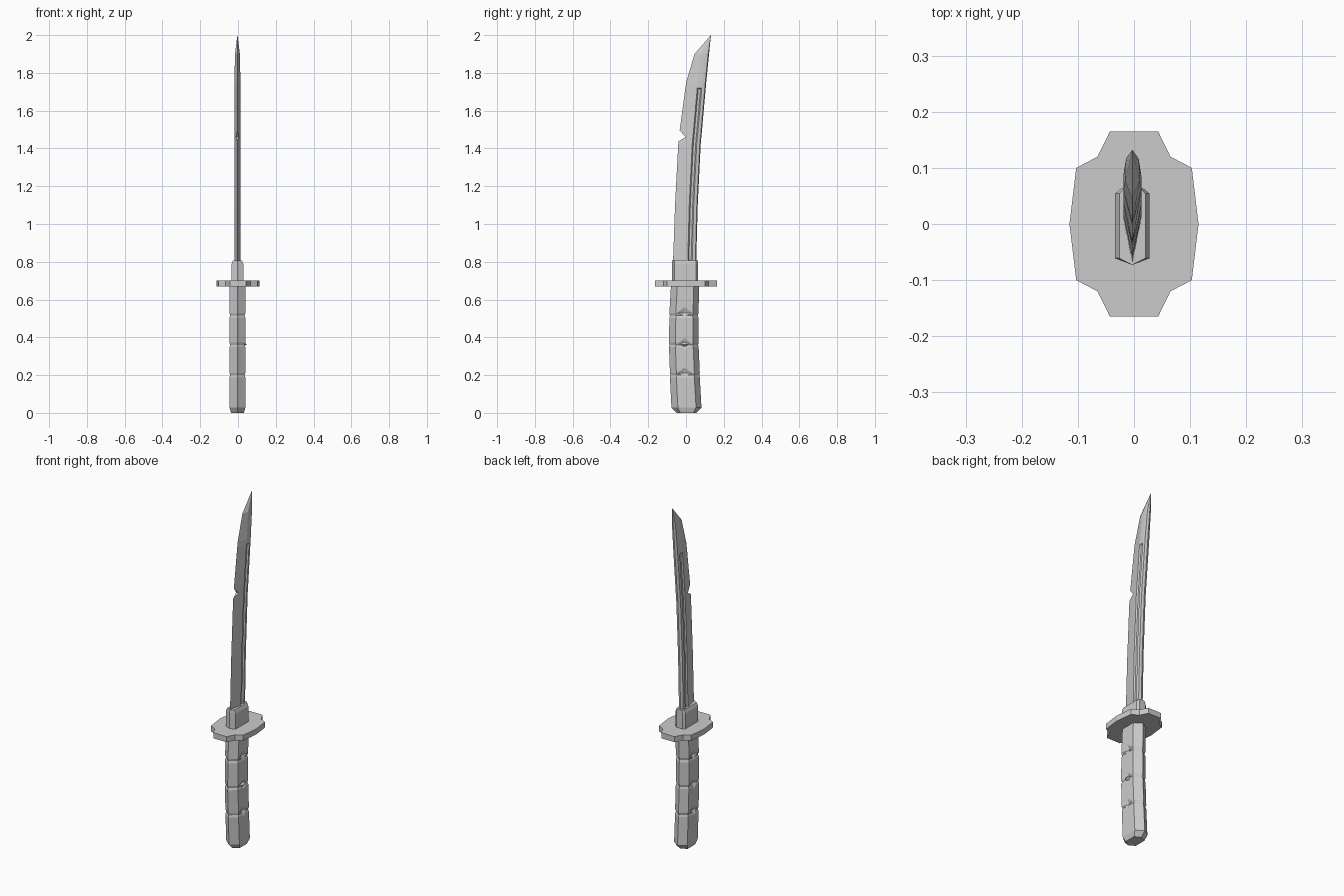
import bpy, bmesh
from mathutils import Vector

cube = bpy.data.objects.get("Cube")
if cube:
    bpy.data.objects.remove(cube, do_unlink=True)

steel = bpy.data.materials.new("plain_grey")
steel.use_nodes = True
GREY = (0.6, 0.6, 0.6, 1)
steel.diffuse_color = GREY
steel.node_tree.nodes["Principled BSDF"].inputs["Base Color"].default_value = GREY
SHIFT = -0.003  # blade and grip sit a hair off the guard's centre


def loft(name, rings, shift=SHIFT):
    """Join equal-length rings of points into a closed, flat-shaded solid."""
    bm = bmesh.new()
    loops = [[bm.verts.new((x + shift, y, z)) for x, y, z in r] for r in rings]
    for a, b in zip(loops, loops[1:]):
        for i in range(len(a)):
            j = (i + 1) % len(a)
            bm.faces.new((a[i], a[j], b[j], b[i]))
    bm.faces.new(loops[0][::-1])
    bm.faces.new(loops[-1])
    bmesh.ops.remove_doubles(bm, verts=bm.verts, dist=0.00005)
    bmesh.ops.recalc_face_normals(bm, faces=bm.faces)
    mesh = bpy.data.meshes.new(name)
    bm.to_mesh(mesh)
    bm.free()
    mesh.materials.append(steel)
    obj = bpy.data.objects.new(name, mesh)
    bpy.context.collection.objects.link(obj)
    return obj


def mirrored(half, z):
    """Complete a half section, listed front to back, across x = 0."""
    other = [(-x, y) for x, y in reversed(half) if x > 0]
    return [(x, y, z) for x, y in half + other]


def cut(obj, cutter):
    mod = obj.modifiers.new("cut", "BOOLEAN")
    mod.operation = "DIFFERENCE"
    mod.solver = "EXACT"
    mod.object = cutter
    bpy.context.view_layer.objects.active = obj
    bpy.ops.object.modifier_apply(modifier=mod.name)
    bpy.data.objects.remove(cutter, do_unlink=True)


def lozenge(name, x, y, z, rx, ry, rz):
    """Eight-sided diamond solid."""
    def ring(k, dx):
        return [(x + dx, y + k * ry, z), (x + dx, y, z + k * rz),
                (x + dx, y - k * ry, z), (x + dx, y, z - k * rz)]
    return loft(name, [ring(0.02, -rx), ring(1, 0), ring(0.02, rx)])


# Blade: z, cutting edge y, spine y, half thickness, groove depth
blade_rows = [
    (0.76, -0.07, 0.053, 0.016, 0.007), (1.10, -0.058, 0.062, 0.016, 0.007),
    (1.425, -0.041, 0.078, 0.016, 0.007), (1.50, -0.033, 0.085, 0.016, 0.007),
    (1.715, -0.004, 0.104, 0.016, 0.007), (1.72, -0.003, 0.1045, 0.016, 0),
    (1.75, 0.001, 0.107, 0.016, 0), (1.90, 0.045, 0.122, 0.013, 0),
]
rings = []
for z, edge, spine, t, groove in blade_rows:
    half = [(0, edge), (t, spine - 0.045), (t - groove, spine - 0.039),
            (t - groove, spine - 0.027), (t, spine - 0.021),
            (t * 0.85, spine - 0.005), (0, spine)]
    rings.append(mirrored(half, z))
rings.append([(x * 0.02, 0.131 + y * 0.01, 2.0) for x, y, z in rings[-1]])
blade = loft("blade", rings)

# Nick in the cutting edge
nick = [(-0.08, 1.415), (-0.001, 1.46), (-0.08, 1.545)]
cut(blade, loft("nick_cutter", [[(x, y, z) for y, z in nick] for x in (-0.05, 0.05)]))

# Collar with a chamfered top
rings = []
for z, k in ((0.68, 1), (0.79, 1), (0.808, 0.75)):
    half = [(0, -0.073), (0.031 * k, -0.061), (0.031 * k, 0.054), (0.02 * k, 0.063)]
    rings.append(mirrored(half, z))
loft("collar", rings)

# Guard plate
half = [(0.043, -0.165), (0.065, -0.12), (0.103, -0.1), (0.115, 0),
        (0.103, 0.1), (0.065, 0.12), (0.043, 0.165)]
loft("guard", [mirrored(half, z) for z in (0.668, 0.70)], shift=0)

# Six-sided grip with pinched bands: z, front y, back y, half width
grip_rows = [(0, -0.05, 0.055, 0.034), (0.028, -0.077, 0.082, 0.042)]
for z, front, back in ((0.2, -0.085, 0.073), (0.36, -0.09, 0.067), (0.515, -0.088, 0.066)):
    grip_rows += [(z - 0.012, front, back, 0.042), (z, front + 0.003, back - 0.003, 0.038),
                  (z + 0.012, front, back, 0.042)]
grip_rows.append((0.67, -0.08, 0.07, 0.042))
rings = []
for z, front, back, w in grip_rows:
    inset = 0.034 if z else 0.02
    rings.append(mirrored([(0, front), (w, front + inset), (w, back - inset * 0.85), (0, back)], z))
grip = loft("grip", rings)

# Diamond hollows on both sides of the grip
for z in (0.53, 0.365, 0.21):
    for side in (-1, 1):
        cut(grip, lozenge("hollow_cutter", side * 0.044, -0.007, z, 0.014, 0.047, 0.036))

# Small stud in the middle hollow
lozenge("grip_stud", 0.036, -0.007, 0.363, 0.013, 0.032, 0.012)
